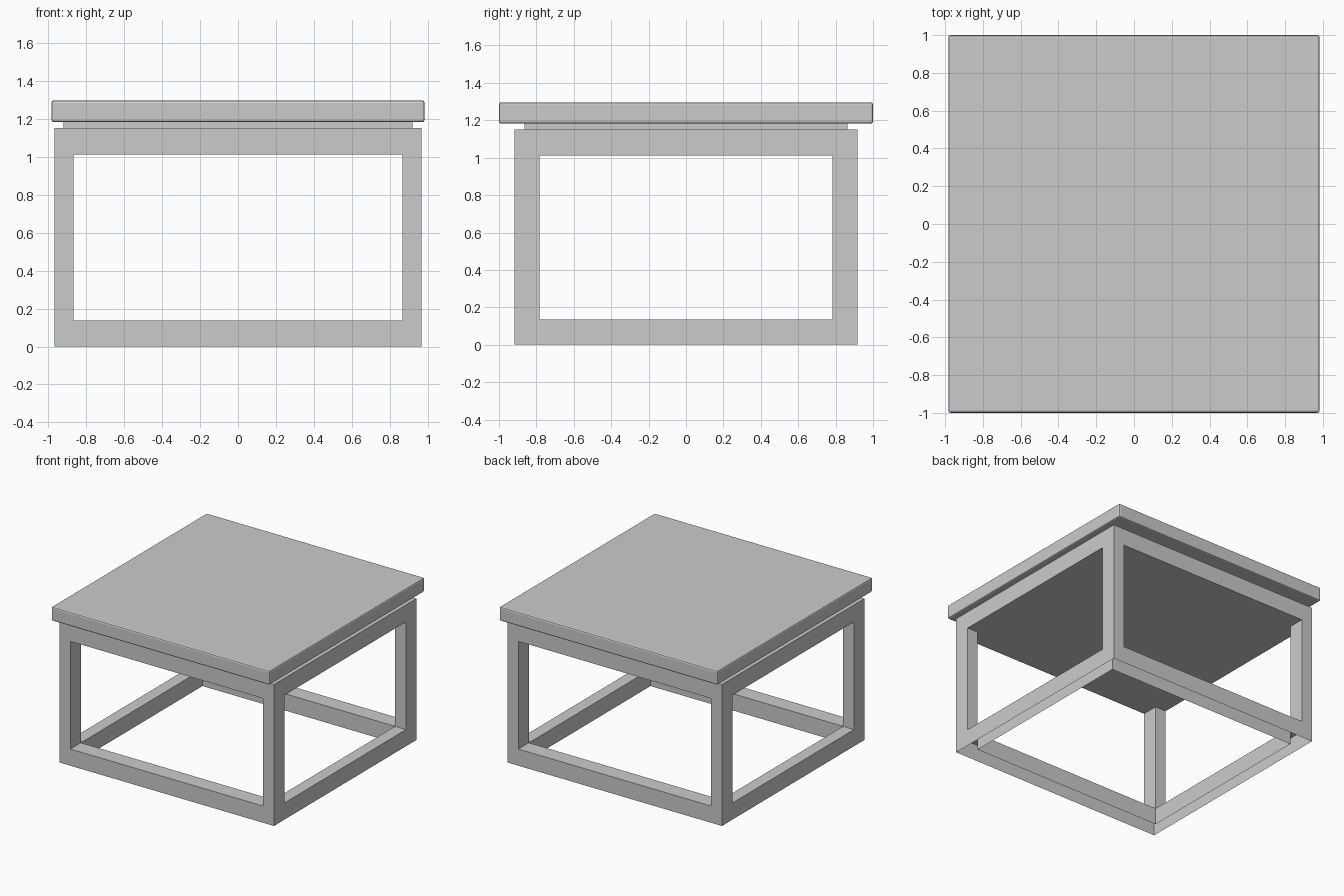
import bpy, bmesh

if "Cube" in bpy.data.objects:
    bpy.data.objects.remove(bpy.data.objects["Cube"])

X, Y = 0.966, 0.917        # outer half size of the frame
IX, IY = 0.868, 0.783      # inner half size of the frame
Z1, Z2, Z3 = 0.136, 1.013, 1.152


def finish(name, bm):
    bmesh.ops.recalc_face_normals(bm, faces=bm.faces)
    me = bpy.data.meshes.new(name)
    bm.to_mesh(me)
    bm.free()
    ob = bpy.data.objects.new(name, me)
    bpy.context.collection.objects.link(ob)
    return ob


def box(name, x0, x1, y0, y1, z0, z1):
    bm = bmesh.new()
    bmesh.ops.create_cube(bm, size=1)
    for v in bm.verts:
        v.co.x = x1 if v.co.x > 0 else x0
        v.co.y = y1 if v.co.y > 0 else y0
        v.co.z = z1 if v.co.z > 0 else z0
    return finish(name, bm)


# Base ring: four rails joined in a loop, hollow and open underneath
bm = bmesh.new()


def loop(hx, hy, z):
    return [bm.verts.new((sx * hx, sy * hy, z))
            for sx, sy in ((-1, -1), (1, -1), (1, 1), (-1, 1))]


rings = [loop(X, Y, 0), loop(X, Y, Z1), loop(IX, IY, Z1), loop(IX, IY, 0)]
for a, b in zip(rings, rings[1:]):
    for i in range(4):
        j = (i + 1) % 4
        bm.faces.new((a[i], a[j], b[j], b[i]))
finish("base_rails", bm)

# Four corner legs
for sx, side in ((-1, "left"), (1, "right")):
    for sy, end in ((-1, "front"), (1, "back")):
        xs = sorted((sx * IX, sx * X))
        ys = sorted((sy * IY, sy * Y))
        box(f"{end}_{side}_leg", *xs, *ys, Z1, Z2)

# Apron under the top, and the recessed spacer above it
box("apron", -X, X, -Y, Y, Z2, Z3)
box("spacer", -0.919, 0.919, -0.864, 0.864, Z3, 1.182)

# Table top with softened edges
top = box("table_top", -0.983, 0.983, -1, 1, 1.182, 1.296)
bev = top.modifiers.new("soft_edges", 'BEVEL')
bev.width = 0.012
bev.segments = 2
